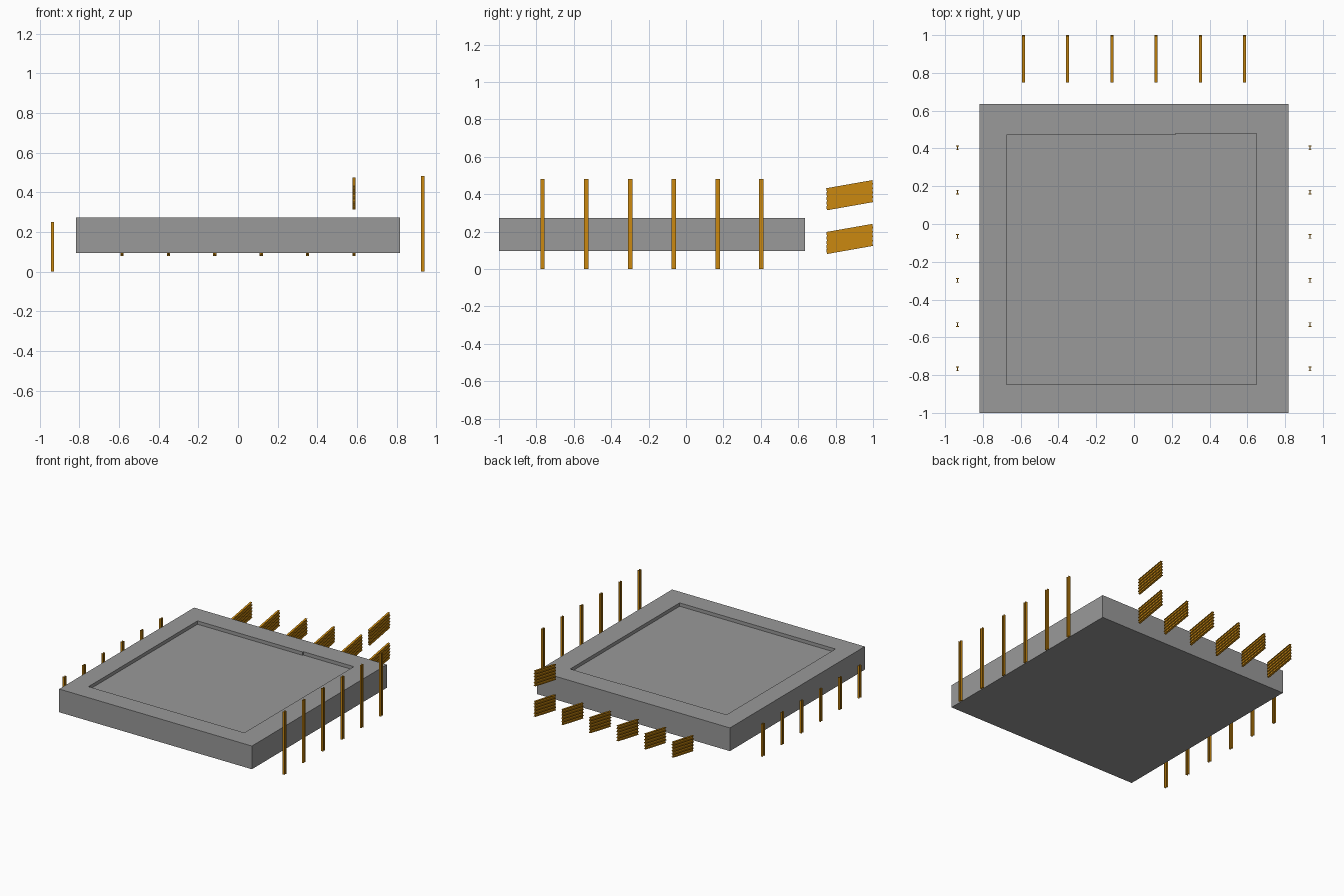
import bpy, bmesh, math
from mathutils import Matrix, Vector

cube = bpy.data.objects.get("Cube")
if cube:
    bpy.data.objects.remove(cube, do_unlink=True)


def make_material(name, rgb):
    mat = bpy.data.materials.new(name)
    mat.use_nodes = True
    colour = (*rgb, 1)
    mat.diffuse_color = colour
    mat.node_tree.nodes["Principled BSDF"].inputs["Base Color"].default_value = colour
    return mat


grey = make_material("concrete grey", (0.32, 0.32, 0.32))
amber = make_material("amber steel", (0.60, 0.25, 0.005))


def extrude_profile(name, points, depth, mat):
    """Solid with its profile in XY, extruded up along local Z."""
    bm = bmesh.new()
    face = bm.faces.new([bm.verts.new((x, y, 0)) for x, y in points])
    top = bmesh.ops.extrude_face_region(bm, geom=[face])["geom"]
    bmesh.ops.translate(bm, vec=(0, 0, depth),
                        verts=[v for v in top if isinstance(v, bmesh.types.BMVert)])
    bmesh.ops.recalc_face_normals(bm, faces=bm.faces)
    mesh = bpy.data.meshes.new(name)
    bm.to_mesh(mesh)
    bm.free()
    mesh.materials.append(mat)
    obj = bpy.data.objects.new(name, mesh)
    bpy.context.collection.objects.link(obj)
    return obj


# Slab with a shallow recess in its top
HALF, CENTRE_Y = 0.818, -0.182
slab = extrude_profile("slab", [(-HALF, CENTRE_Y - HALF), (HALF, CENTRE_Y - HALF),
                                (HALF, CENTRE_Y + HALF), (-HALF, CENTRE_Y + HALF)],
                       0.178, grey)
slab.location.z = 0.095
cutter = extrude_profile("recess_cutter",
                         [(-0.674, -0.85), (0.649, -0.85), (0.649, 0.478),
                          (0.22, 0.478), (0.22, 0.471), (-0.674, 0.471)], 0.1, grey)
cutter.location.z = 0.247
cutter.hide_render = True
cutter.hide_viewport = True
cut = slab.modifiers.new("recess", "BOOLEAN")
cut.operation = "DIFFERENCE"
cut.solver = "EXACT"
cut.object = cutter

# I-section shared by every beam
W, H, WEB, FLANGE = 0.008, 0.0118, 0.002, 0.004
quarter = [(W, H - FLANGE), (W, H)]
right_side = [(W, -H), (W, -H + FLANGE), (WEB, -H + FLANGE),
              (WEB, H - FLANGE), (W, H - FLANGE), (W, H)]
I_SECTION = right_side + [(-x, -y) for x, y in right_side]

SPACING = 0.234
offsets = [(i - 2.5) * SPACING for i in range(6)]

# Upright columns: short on one side, tall on the other
for side, x, height in (("right", -0.935, 0.25), ("left", 0.932, 0.482)):
    for i, y in enumerate(offsets):
        column = extrude_profile(f"{side}_column_{i + 1}", I_SECTION, height, amber)
        column.location = (x, CENTRE_Y + y, 0)

# Sloping beams stacked five high behind the slab
TILT, LENGTH, PITCH = math.radians(10), 0.25, 0.0236
back = Vector((0, math.cos(TILT), math.sin(TILT)))
up = Vector((0, -math.sin(TILT), math.cos(TILT)))
rotation = Matrix((Vector((-1, 0, 0)), up, back)).transposed().to_4x4()


def beam_stack(name, x, base_z):
    for level in range(5):
        beam = extrude_profile(f"{name}_beam_{level + 1}", I_SECTION, LENGTH, amber)
        start = Vector((x, 1 - LENGTH * back.y + H * up.y,
                        base_z + H * up.z + level * PITCH))
        beam.matrix_world = Matrix.Translation(start) @ rotation


for i, x in enumerate(offsets):
    beam_stack(f"lower_stack_{i + 1}", x, 0.08)
beam_stack("upper_stack", offsets[-1], 0.08 + SPACING)
